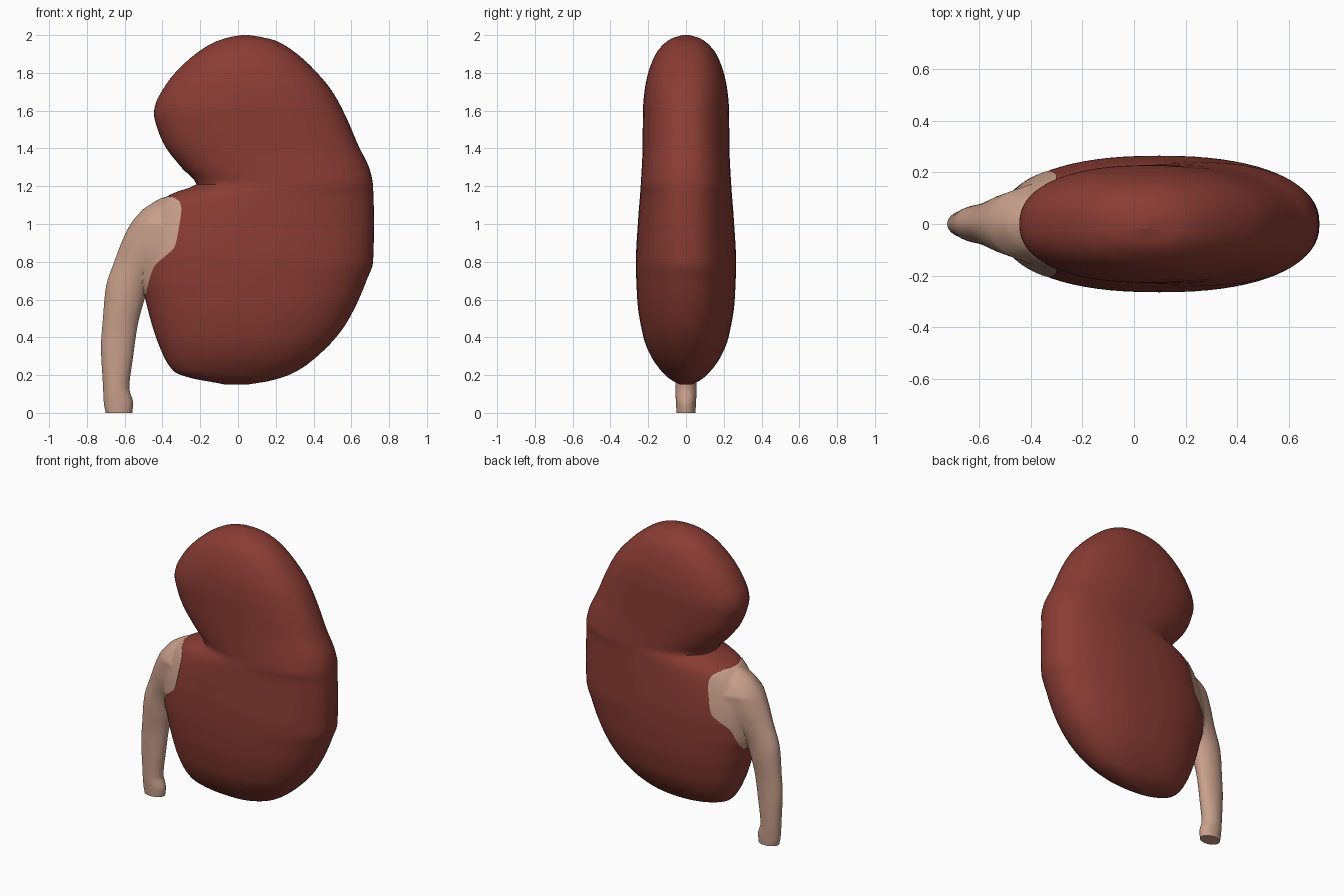
import bpy, bmesh, math

if "Cube" in bpy.data.objects:
    bpy.data.objects.remove(bpy.data.objects["Cube"])


def curve(pts):
    """Monotone cubic interpolation through (z, value) pairs."""
    n = len(pts)
    s = [(pts[i + 1][1] - pts[i][1]) / (pts[i + 1][0] - pts[i][0]) for i in range(n - 1)]
    m = [s[0]] + [0 if a * b <= 0 else 2 * a * b / (a + b) for a, b in zip(s, s[1:])] + [s[-1]]

    def f(z):
        z = min(max(z, pts[0][0]), pts[-1][0])
        i = 0
        while i < n - 2 and z > pts[i + 1][0]:
            i += 1
        h = pts[i + 1][0] - pts[i][0]
        t = (z - pts[i][0]) / h
        return ((2 * t**3 - 3 * t**2 + 1) * pts[i][1] + (t**3 - 2 * t**2 + t) * h * m[i]
                + (3 * t**2 - 2 * t**3) * pts[i + 1][1] + (t**3 - t**2) * h * m[i + 1])
    return f


# kidney outline: left edge, right edge and half depth by height
k_left = curve([(.15, -.07), (.16, -.12), (.185, -.25), (.22, -.34), (.35, -.415), (.5, -.465),
                (.62, -.495), (.7, -.515), (.8, -.52), (.9, -.51), (1.0, -.48), (1.08, -.44),
                (1.14, -.385), (1.18, -.30), (1.205, -.22), (1.3, -.30), (1.41, -.385),
                (1.5, -.425), (1.585, -.445), (1.64, -.435), (1.7, -.405), (1.78, -.35),
                (1.88, -.25), (1.96, -.13), (1.99, -.04), (2.0, .02)])
k_right = curve([(.15, .05), (.17, .17), (.21, .29), (.3, .42), (.44, .55), (.57, .625),
                 (.7, .68), (.8, .715), (1.0, .72), (1.2, .715), (1.28, .70), (1.42, .635),
                 (1.56, .575), (1.7, .50), (1.82, .40), (1.91, .30), (1.97, .20),
                 (1.99, .12), (2.0, .06)])
k_depth = curve([(.15, .03), (.17, .07), (.2, .11), (.3, .185), (.4, .225), (.6, .258), (.8, .265),
                 (1.0, .255), (1.2, .24), (1.4, .23), (1.6, .228), (1.7, .22), (1.8, .20),
                 (1.9, .16), (1.95, .12), (1.98, .08), (2.0, .02)])
P = 2.3

# ureter outline
u_left = curve([(0, -.70), (.05, -.71), (.15, -.715), (.35, -.725), (.5, -.715), (.66, -.70),
                (.8, -.655), (.98, -.58), (1.08, -.50), (1.10, -.47), (1.135, -.41), (1.145, -.38)])
u_right = curve([(0, -.56), (.05, -.555), (.13, -.575), (.3, -.555), (.47, -.53), (.62, -.49),
                 (.72, -.465), (.78, -.44), (.83, -.385), (.88, -.335), (.97, -.315),
                 (1.08, -.30), (1.12, -.31), (1.145, -.35)])
u_depth = curve([(0, .05), (.1, .055), (.4, .058), (.65, .075), (1.145, .08)])


def kidney_y(x, z):
    l, r = k_left(z), k_right(z)
    u = abs((x - (l + r) / 2) / ((r - l) / 2))
    return k_depth(z) * (1 - u**P)**(1 / P) if u < 1 else -1


def kidney_ring(z, n=72):
    l, r, h = k_left(z), k_right(z), k_depth(z)
    ring = []
    for i in range(n):
        c, s = math.cos(2 * math.pi * i / n), math.sin(2 * math.pi * i / n)
        ring.append(((l + r) / 2 + (r - l) / 2 * math.copysign(abs(c)**(2 / P), c),
                     h * math.copysign(abs(s)**(2 / P), s), z))
    return ring


def ureter_ring(z, n=24):
    l, r = u_left(z), u_right(z)
    t = min(max((z - .6) / .3, 0), 1)
    t = t * t * (3 - 2 * t)
    fade = math.sqrt(min(1, max(0, (1.15 - z) / .15)))
    half = []
    for i in range(n + 1):
        s = (1 - math.cos(math.pi * i / n)) / 2
        x = l + (r - l) * s
        tube = u_depth(z) * 2 * math.sqrt(max(0, s * (1 - s)))
        # funnel widening into the kidney
        q = min(1, (x - l) / .09)
        funnel = max(.03, .065 + (x + .65) * .36) * math.sqrt(max(0, 1 - (1 - q)**2)) * fade
        y = tube * (1 - t) + funnel * t
        ky = kidney_y(x, z) if z > .62 else -1
        half.append((x, max(y, ky + .004, .0005), z))
    return half + [(x, -y, zz) for x, y, zz in reversed(half)]


def loft(name, rings, mat):
    bm = bmesh.new()
    loops = [[bm.verts.new(p) for p in ring] for ring in rings]
    for a, b in zip(loops, loops[1:]):
        for i in range(len(a)):
            j = (i + 1) % len(a)
            bm.faces.new((a[i], a[j], b[j], b[i]))
    bm.faces.new(loops[0][::-1])
    bm.faces.new(loops[-1])
    bmesh.ops.recalc_face_normals(bm, faces=bm.faces)
    me = bpy.data.meshes.new(name)
    bm.to_mesh(me)
    bm.free()
    me.materials.append(mat)
    ob = bpy.data.objects.new(name, me)
    bpy.context.collection.objects.link(ob)
    bpy.ops.object.select_all(action='DESELECT')
    ob.select_set(True)
    bpy.context.view_layer.objects.active = ob
    bpy.ops.object.shade_smooth_by_angle(angle=math.radians(50))
    return ob


def material(name, rgb):
    m = bpy.data.materials.new(name)
    m.diffuse_color = (*rgb, 1)
    m.use_nodes = True
    m.node_tree.nodes["Principled BSDF"].inputs["Base Color"].default_value = m.diffuse_color
    return m


red = material("kidney red", (.25, .045, .034))
tan = material("ureter tan", (.58, .35, .26))

# bean-shaped kidney body
N = 150
loft("kidney", [kidney_ring(1.075 - .925 * math.cos(math.pi * i / N)) for i in range(N + 1)], red)

# ureter with its funnel laid over the kidney
M = 100
loft("ureter", [ureter_ring(1.145 * i / M) for i in range(M + 1)], tan)
